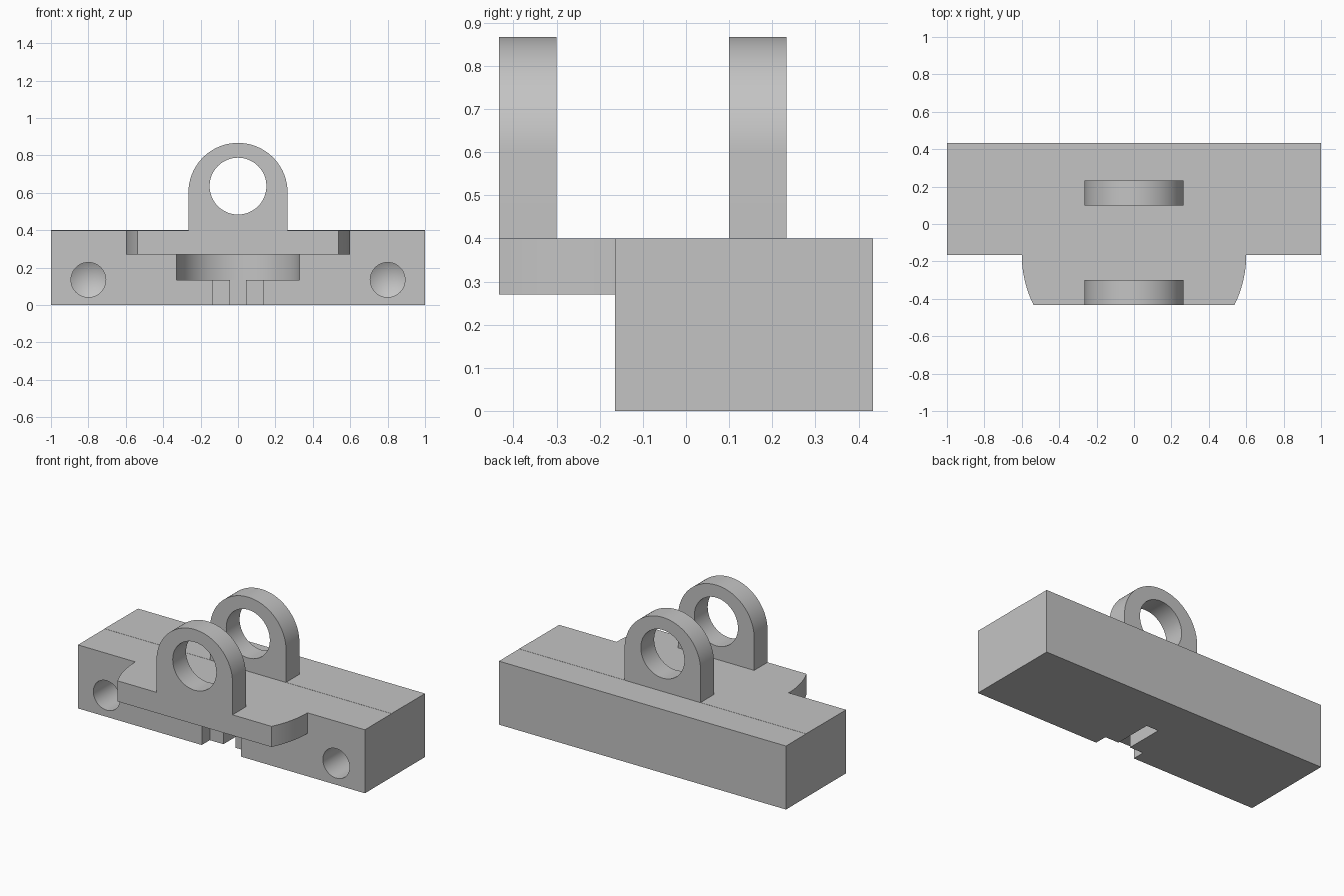
import bpy, bmesh, math
from mathutils import Matrix

default = bpy.data.objects.get("Cube")
if default:
    bpy.data.objects.remove(default, do_unlink=True)

steel = bpy.data.materials.new("plain grey")
steel.use_nodes = True
GREY = (0.55, 0.55, 0.55, 1)
steel.diffuse_color = GREY
steel.node_tree.nodes["Principled BSDF"].inputs["Base Color"].default_value = GREY

FRONT, BACK, FACE = -0.433, 0.433, -0.165   # FACE is the front of the block
TOP, SHELF = 0.4, 0.27
MID = SHELF / 2


def prism(name, outline, start, end, axis="z"):
    """Extrude a 2D outline along z, or along y for an outline given in x and z."""
    bm = bmesh.new()
    place = (lambda u, v: (u, v, start)) if axis == "z" else (lambda u, v: (u, start, v))
    face = bm.faces.new([bm.verts.new(place(u, v)) for u, v in outline])
    moved = bmesh.ops.extrude_face_region(bm, geom=[face])["geom"]
    shift = (0, 0, end - start) if axis == "z" else (0, end - start, 0)
    bmesh.ops.translate(bm, verts=[g for g in moved if isinstance(g, bmesh.types.BMVert)], vec=shift)
    return finish(name, bm)


def finish(name, bm):
    bmesh.ops.recalc_face_normals(bm, faces=bm.faces)
    mesh = bpy.data.meshes.new(name)
    bm.to_mesh(mesh)
    bm.free()
    mesh.materials.append(steel)
    ob = bpy.data.objects.new(name, mesh)
    bpy.context.collection.objects.link(ob)
    return ob


def rect(x, low, high):
    return [(-x, low), (x, low), (x, high), (-x, high)]


def arc(radius, cv, a0, a1, steps=48):
    angles = [math.radians(a0 + (a1 - a0) * i / steps) for i in range(steps + 1)]
    return [(radius * math.cos(a), cv + radius * math.sin(a)) for a in angles]


def cut(ob, cutters):
    for c in cutters:
        mod = ob.modifiers.new("cut", "BOOLEAN")
        mod.operation, mod.solver, mod.object = "DIFFERENCE", "EXACT", c
    bpy.context.view_layer.update()
    result = bpy.data.meshes.new_from_object(ob.evaluated_get(bpy.context.evaluated_depsgraph_get()))
    ob.modifiers.clear()
    ob.data = result
    for c in cutters:
        bpy.data.objects.remove(c, do_unlink=True)


def smooth(ob):
    bpy.ops.object.select_all(action="DESELECT")
    ob.select_set(True)
    bpy.context.view_layer.objects.active = ob
    bpy.ops.object.shade_smooth_by_angle(angle=math.radians(25))


def drill(x, radius, depth, tip):
    """Round hole cutter with a pointed end, entering the block face."""
    bm = bmesh.new()
    for r2, y0, y1 in ((radius, FACE - 0.05, FACE + depth), (0, FACE + depth, FACE + depth + tip)):
        spot = Matrix.Translation((x, (y0 + y1) / 2, MID)) @ Matrix.Rotation(-math.pi / 2, 4, "X")
        bmesh.ops.create_cone(bm, segments=48, radius1=radius, radius2=r2, depth=y1 - y0,
                              cap_ends=False, matrix=spot)
    bmesh.ops.remove_doubles(bm, verts=bm.verts, dist=0.0005)
    bmesh.ops.holes_fill(bm, edges=bm.edges, sides=0)
    return finish("drill_cutter", bm)


# Block with round pocket, stepped slot below it and two drilled holes
block = prism("block", rect(1, FACE, BACK), 0, TOP)
pocket = prism("pocket_cutter", arc(0.33, FACE, 0, 180) + [(-0.33, FACE - 0.1), (0.33, FACE - 0.1)],
               MID, SHELF)
wide_slot = prism("wide_slot_cutter", rect(0.137, FACE - 0.1, FACE + 0.08), -0.1, MID + 0.01)
deep_slot = prism("deep_slot_cutter", rect(0.042, FACE - 0.1, FACE + 0.325), -0.1, MID + 0.01)
cut(block, [pocket, wide_slot, deep_slot] + [drill(s * 0.8, 0.093, 0.3, 0.055) for s in (-1, 1)])
smooth(block)

# Front shelf with curved ends
end_angle = math.degrees(math.asin((FACE - FRONT) / 0.6))
shelf = prism("front_shelf", arc(0.6, FACE, 180, 180 + end_angle, 16) + arc(0.6, FACE, -end_angle, 0, 16),
              SHELF, TOP)
smooth(shelf)

# Low strip under the rear lug
prism("rear_strip", rect(1, 0.1, 0.233), TOP - 0.01, TOP + 0.001)

# Two upright lugs with round eyes
for name, y in (("front_lug", FRONT), ("rear_lug", 0.1)):
    outline = [(-0.265, TOP), (0.265, TOP)] + arc(0.265, 0.602, 0, 180)
    lug = prism(name, outline, y, y + 0.133, "y")
    eye = prism("eye_cutter", arc(0.152, 0.636, 0, 352.5, 47), y - 0.1, y + 0.3, "y")
    cut(lug, [eye])
    smooth(lug)
